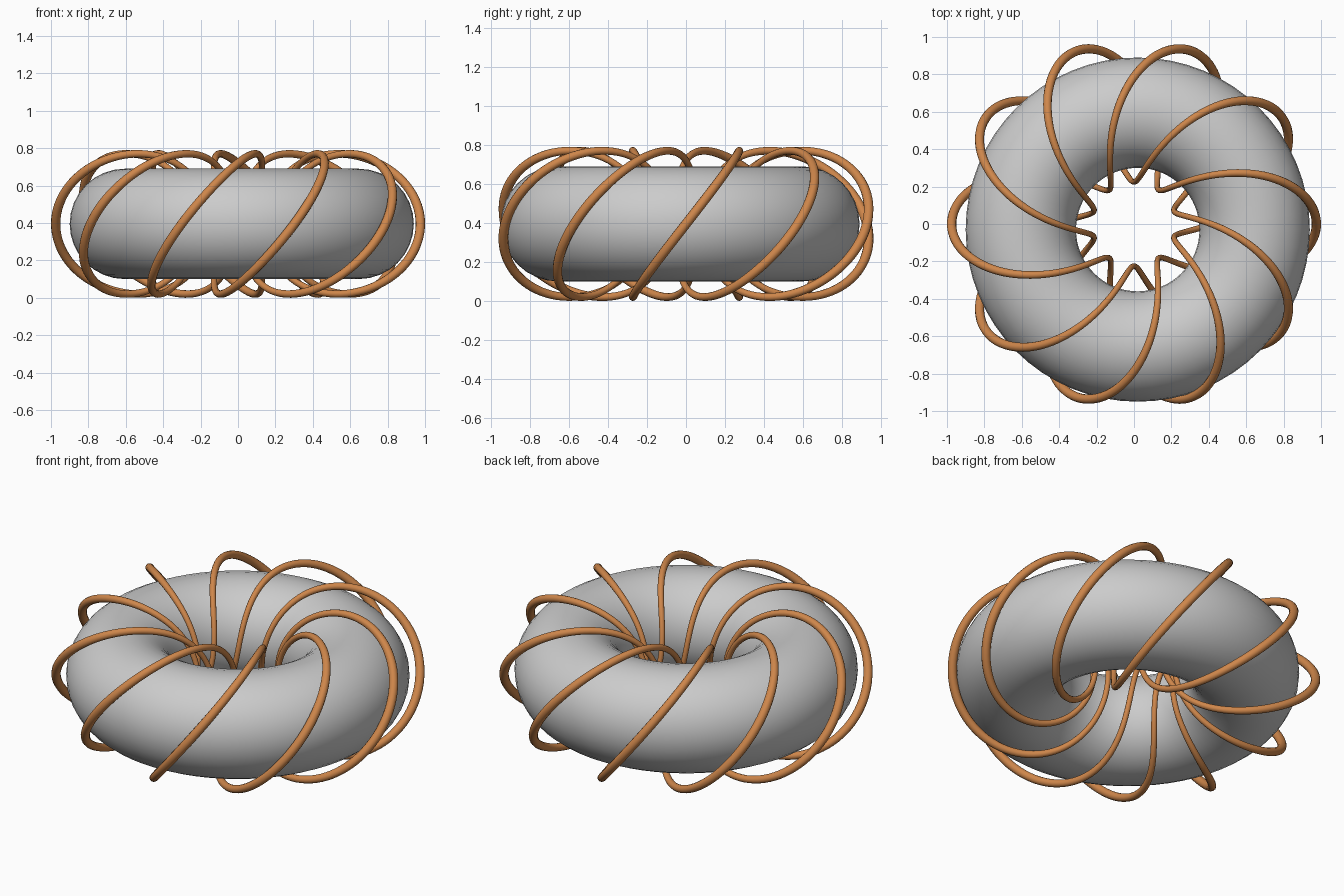
import bpy
from math import sin, cos, tau

if "Cube" in bpy.data.objects:
    bpy.data.objects.remove(bpy.data.objects["Cube"])


def material(name, rgb):
    m = bpy.data.materials.new(name)
    m.diffuse_color = (*rgb, 1)
    m.use_nodes = True
    m.node_tree.nodes["Principled BSDF"].inputs["Base Color"].default_value = m.diffuse_color
    return m


grey = material("core grey", (0.6, 0.6, 0.6))
copper = material("copper", (0.62, 0.24, 0.07))

# Ring core, slightly off centre inside the winding
bpy.ops.mesh.primitive_torus_add(major_radius=0.625, minor_radius=0.295,
                                 major_segments=64, minor_segments=32,
                                 location=(0.02, -0.03, 0.395))
core = bpy.context.object
core.name = "ring_core"
core.data.materials.append(grey)
bpy.ops.object.shade_smooth()

# Wire winding: one closed wire, 10 turns through the hole in 3 laps
N, TURNS, LAPS = 900, 10, 3
R, r, WIRE = 0.6, 0.375, 0.02
curve = bpy.data.curves.new("wire_winding", "CURVE")
curve.dimensions = "3D"
curve.bevel_depth = WIRE
curve.bevel_resolution = 4
spline = curve.splines.new("POLY")
spline.points.add(N - 1)
spline.use_cyclic_u = True
for i, p in enumerate(spline.points):
    theta, phi = LAPS * tau * i / N, TURNS * tau * i / N
    d = R + r * cos(phi)
    p.co = (d * cos(theta), d * sin(theta), 0.395 + r * sin(phi), 1)
    p.radius = 1 + 0.25 * cos(phi)      # wire is thinner inside the hole
wire = bpy.data.objects.new("wire_winding", curve)
bpy.context.collection.objects.link(wire)
curve.materials.append(copper)

bpy.ops.object.select_all(action="DESELECT")
wire.select_set(True)
bpy.context.view_layer.objects.active = wire
bpy.ops.object.convert(target="MESH")
bpy.ops.object.shade_smooth()
